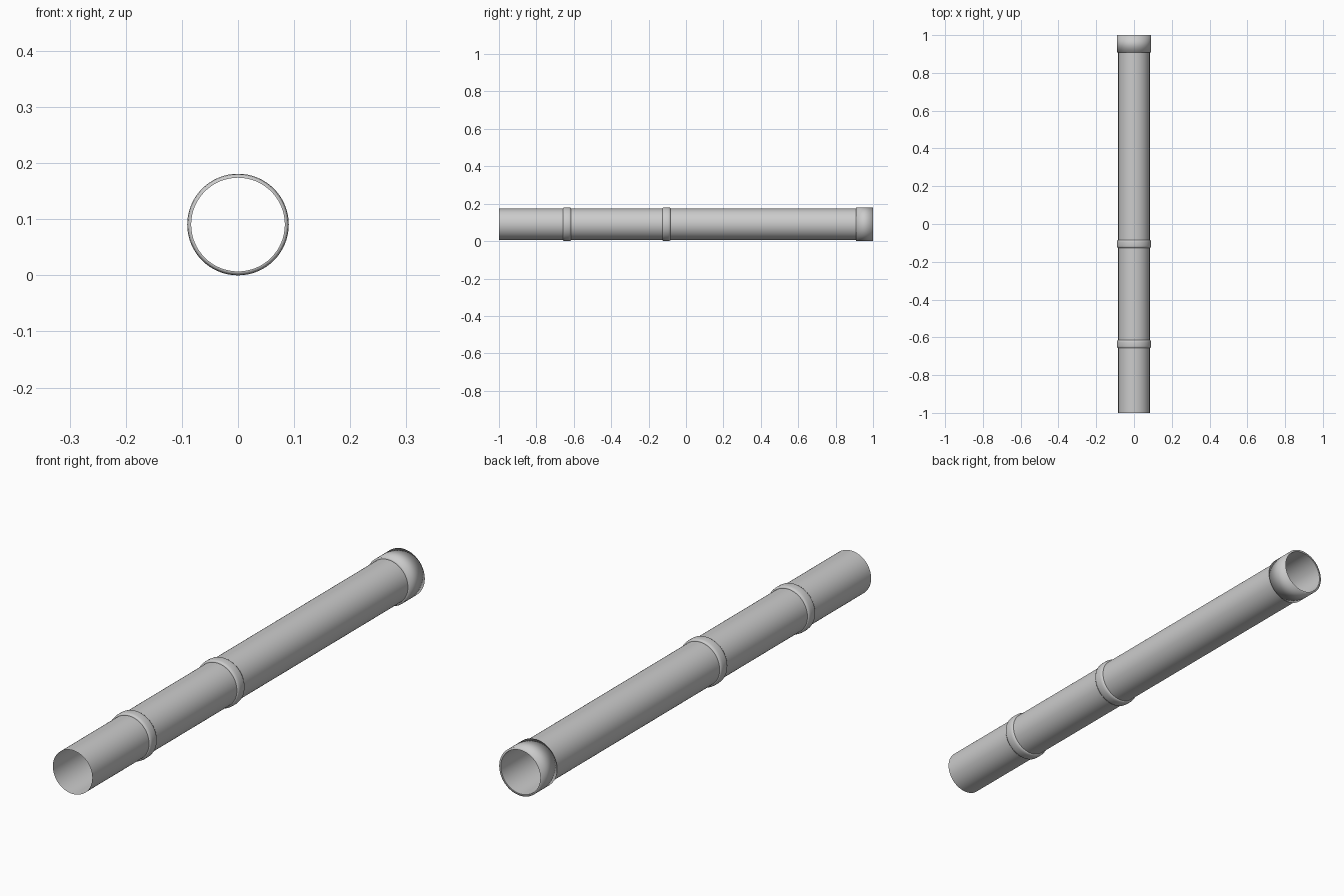
import bpy, bmesh, math

if "Cube" in bpy.data.objects:
    bpy.data.objects.remove(bpy.data.objects["Cube"])

PIPE_R, OUTER_R, SEGS = 0.0835, 0.0905, 64
AXIS_Z = OUTER_R


def revolve(name, profile):
    """Spin (y, radius) points about the pipe axis."""
    bm = bmesh.new()
    rings = []
    for y, r in profile:
        rings.append([bm.verts.new((r * math.sin(2 * math.pi * i / SEGS), y,
                                    AXIS_Z + r * math.cos(2 * math.pi * i / SEGS)))
                      for i in range(SEGS)])
    for a, b in zip(rings, rings[1:]):
        for i in range(SEGS):
            j = (i + 1) % SEGS
            f = bm.faces.new((a[i], b[i], b[j], a[j]))
            f.smooth = True
            f.normal_update()
    # Face normals outward from the axis
    side = next(f for f in bm.faces if abs(f.normal.y) < 0.1)
    c = side.calc_center_median()
    if side.normal.x * c.x + side.normal.z * (c.z - AXIS_Z) < 0:
        bmesh.ops.reverse_faces(bm, faces=bm.faces[:])
    mesh = bpy.data.meshes.new(name)
    bm.to_mesh(mesh)
    bm.free()
    obj = bpy.data.objects.new(name, mesh)
    bpy.context.collection.objects.link(obj)
    return obj


# Thin open pipe along y
revolve("pipe", [(-1, PIPE_R), (1, PIPE_R)])

# Coupling sleeve at the back end
revolve("end_socket", [(0.908, PIPE_R), (0.908, OUTER_R), (1, OUTER_R), (1, PIPE_R)])

# Two rounded collars
for label, y in (("front", -0.636), ("middle", -0.105)):
    h = 0.021
    revolve(label + "_collar", [(y - h, PIPE_R), (y - h, 0.0865), (y - h * 0.8, 0.0893),
                                (y - h * 0.45, OUTER_R), (y + h * 0.45, OUTER_R),
                                (y + h * 0.8, 0.0893), (y + h, 0.0865), (y + h, PIPE_R)])
